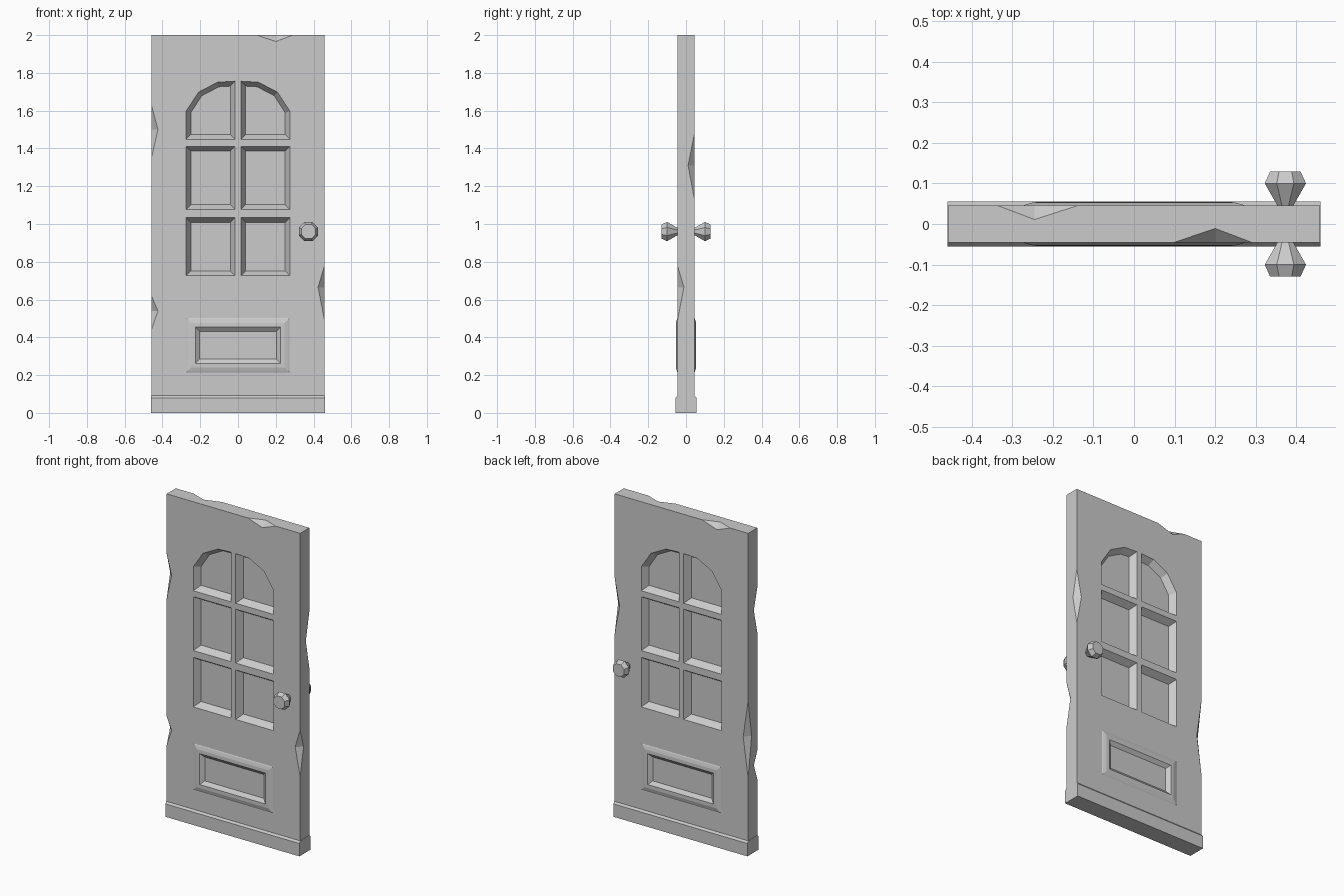
import bpy, bmesh, math
from mathutils import Vector

if "Cube" in bpy.data.objects:
    bpy.data.objects.remove(bpy.data.objects["Cube"])

W, T, H = 0.458, 0.045, 2.0   # half width, half thickness, height


def obj_from_bm(name, bm):
    bmesh.ops.recalc_face_normals(bm, faces=bm.faces[:])
    me = bpy.data.meshes.new(name)
    bm.to_mesh(me)
    bm.free()
    ob = bpy.data.objects.new(name, me)
    bpy.context.collection.objects.link(ob)
    return ob


def hull(name, pts):
    bm = bmesh.new()
    for p in pts:
        bm.verts.new(p)
    bmesh.ops.convex_hull(bm, input=bm.verts[:])
    return obj_from_bm(name, bm)


def loft(name, rings, cap_start=True, cap_end=True):
    bm = bmesh.new()
    vs = [[bm.verts.new(p) for p in r] for r in rings]
    n = len(vs[0])
    for a, b in zip(vs, vs[1:]):
        for i in range(n):
            j = (i + 1) % n
            bm.faces.new((a[i], a[j], b[j], b[i]))
    if cap_start:
        bm.faces.new(vs[0])
    if cap_end:
        bm.faces.new(vs[-1])
    return obj_from_bm(name, bm)


def inset(poly, d):
    # mitred inward offset of a counter-clockwise outline
    pts = [Vector(p) for p in poly]
    out = []
    for i, p in enumerate(pts):
        e1 = (p - pts[i - 1]).normalized()
        e2 = (pts[(i + 1) % len(pts)] - p).normalized()
        n1, n2 = Vector((-e1.y, e1.x)), Vector((-e2.y, e2.x))
        out.append(p + (n1 + n2) * d / (1 + n1.dot(n2)))
    return out


def rect(x0, x1, z0, z1):
    return [(x0, z0), (x1, z0), (x1, z1), (x0, z1)]


def cut(target, cutter):
    cutter.hide_render = True
    m = target.modifiers.new("cut", 'BOOLEAN')
    m.operation, m.solver, m.object = 'DIFFERENCE', 'EXACT', cutter
    bpy.context.view_layer.objects.active = target
    bpy.ops.object.modifier_apply(modifier=m.name)
    bpy.data.objects.remove(cutter, do_unlink=True)


# door slab
door = hull("door_slab", [(x, y, z) for x in (-W, W) for y in (-T, T) for z in (0.04, H)])

# window recesses: two square rows and an arched top row
arch = [(0.016, 1.448), (0.275, 1.448), (0.275, 1.597), (0.209, 1.698),
        (0.108, 1.751), (0.016, 1.756)]
panes = [rect(0.016, 0.275, 0.727, 1.034), rect(0.016, 0.275, 1.077, 1.411), arch]
DEPTH, BEVEL = 0.04, 0.025
for outline in panes:
    outer, inner = inset(outline, -BEVEL / 4), inset(outline, BEVEL)
    for sx in (-1, 1):
        for sy in (-1, 1):
            pts = [(sx * p.x, sy * (T + DEPTH / 4), p.y) for p in outer]
            pts += [(sx * p.x, sy * (T - DEPTH), p.y) for p in inner]
            cut(door, hull("pane_cutter", pts))

# lower raised panel, front and back
panel = rect(-0.275, 0.275, 0.212, 0.504)
steps = [(0, -0.001), (0.008, 0.003), (0.028, 0.0085), (0.05, 0.009), (0.072, -0.009)]
for sy, side in ((-1, "front"), (1, "back")):
    hole = inset(panel, 0.05)
    cut(door, hull("panel_cutter", [(p.x, sy * y, p.y) for p in hole for y in (T - 0.015, T + 0.02)]))
    loft("panel_" + side, [[(p.x, sy * (T + h), p.y) for p in inset(panel, d)] for d, h in steps],
         cap_start=False)


# worn chips along the edges
def chip(p1, p2, a, b, t=0.2):
    p1, p2, a, b = map(Vector, (p1, p2, a, b))
    m = (a + b) / 2
    cut(door, hull("chip_cutter", [p1 + (p1 - m) * t, p2 + (p2 - m) * t,
                                   a + (a - b) * t, b + (b - a) * t]))


# (x side, y side, low z, high z, apex z)
for sx, sy, lo, hi, mid in ((-1, -1, 1.35, 1.63, 1.50), (-1, -1, 0.44, 0.62, 0.54),
                            (1, -1, 0.49, 0.78, 0.665), (1, 1, 1.13, 1.48, 1.31),
                            (-1, 1, 0.48, 0.96, 0.73)):
    chip((sx * W, sy * T, lo), (sx * W, sy * T, hi),
         (sx * (W - 0.034), sy * T, mid), (sx * W, sy * 0.011, mid))
# (y side, low x, high x, apex x)
for sy, lo, hi, mid in ((-1, 0.10, 0.29, 0.20), (1, -0.335, -0.14, -0.245)):
    chip((lo, sy * T, H), (hi, sy * T, H), (mid, sy * T, H - 0.034), (mid, sy * 0.011, H))

# kick board
prof = [(-0.055, 0), (0.055, 0), (0.055, 0.08), (T, 0.092), (-T, 0.092), (-0.055, 0.08)]
loft("kick_board", [[(x, y, z) for y, z in prof] for x in (-W - 0.002, W + 0.002)])

# octagonal knobs
for sy, side in ((-1, "front"), (1, "back")):
    rings = []
    for y, r in ((T - 0.005, 0.02), (T, 0.021), (0.1, 0.055), (0.129, 0.041)):
        rings.append([(0.373 + r * math.cos(math.pi * (k + 0.5) / 4), sy * y,
                       0.96 + r * math.sin(math.pi * (k + 0.5) / 4)) for k in range(8)])
    loft("knob_" + side, rings)
